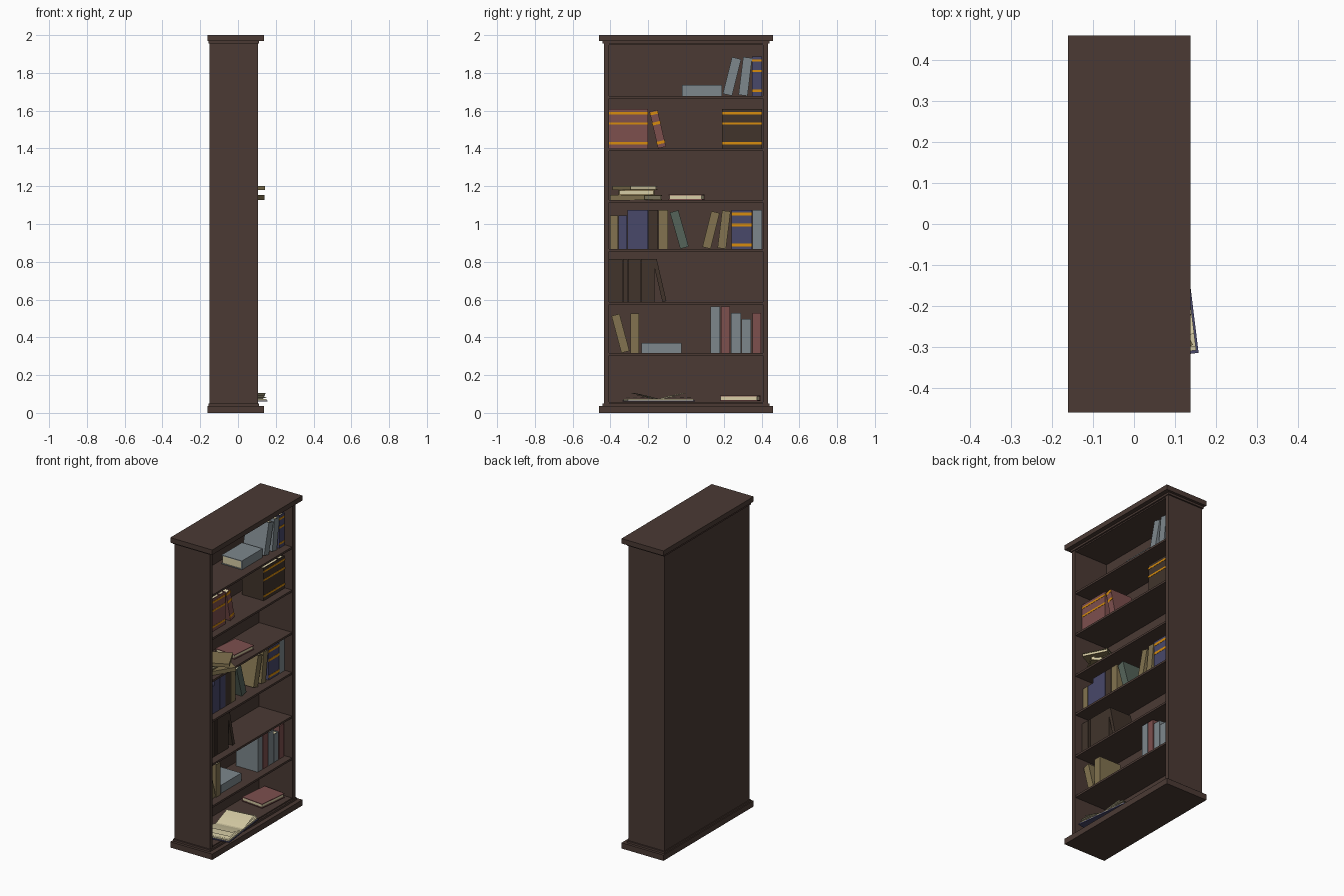
import bpy, bmesh
from math import radians, sin
from mathutils import Matrix, Vector

cube = bpy.data.objects.get("Cube")
if cube:
    bpy.data.objects.remove(cube, do_unlink=True)

PALETTE = {
    "wood": (0.069, 0.042, 0.034), "red": (0.205, 0.08, 0.076),
    "blue": (0.065, 0.065, 0.142), "grey": (0.205, 0.242, 0.262),
    "khaki": (0.223, 0.171, 0.08), "paper": (0.68, 0.61, 0.38),
    "green": (0.091, 0.127, 0.102), "gold": (0.68, 0.262, 0.004),
    "dark": (0.052, 0.034, 0.024),
}
MATS = {}
for label, rgb in PALETTE.items():
    mat = bpy.data.materials.new(label)
    mat.use_nodes = True
    mat.diffuse_color = (*rgb, 1)
    mat.node_tree.nodes["Principled BSDF"].inputs["Base Color"].default_value = (*rgb, 1)
    MATS[label] = mat


def add_box(bm, lo, hi, slot=0):
    lo, hi = Vector(lo), Vector(hi)
    size = Matrix.Diagonal((*(hi - lo), 1))
    made = bmesh.ops.create_cube(bm, size=1, matrix=Matrix.Translation((lo + hi) / 2) @ size)
    for face in {f for v in made["verts"] for f in v.link_faces}:
        face.material_index = slot


def finish(name, bm, colours, matrix=Matrix()):
    mesh = bpy.data.meshes.new(name)
    bm.to_mesh(mesh)
    bm.free()
    for c in colours:
        mesh.materials.append(MATS[c])
    obj = bpy.data.objects.new(name, mesh)
    obj.matrix_world = matrix
    bpy.context.collection.objects.link(obj)
    return obj


def board(name, lo, hi):
    bm = bmesh.new()
    add_box(bm, lo, hi)
    finish(name, bm, ["wood"])


def make_book(name, colour, w, h, d, matrix, bands=(), band=0.012):
    """Spine at x = 0 facing +x, thickness along y, height along z."""
    bm = bmesh.new()
    t = min(0.005, w / 5)
    add_box(bm, (-d, 0, 0), (-t, t, h))
    add_box(bm, (-d, w - t, 0), (-t, w, h))
    add_box(bm, (-t, 0, 0), (0, w, h))
    add_box(bm, (-d + 0.005, t, 0.004), (-t, w - t, h - 0.004), 1)
    for z in bands:
        add_box(bm, (-0.002, -0.0005, z - band / 2), (0.0015, w + 0.0005, z + band / 2), 2)
    finish(name, bm, [colour, "paper", "gold"], matrix)


# Case: sides, back, mouldings and shelves
FRONT, BACK, OUT, IN = 0.105, -0.15, 0.434, 0.408
for s, side in ((1, "left"), (-1, "right")):
    a, b = sorted((s * IN, s * OUT))
    board(side + "_side_panel", (BACK, a, 0.03), (FRONT, b, 1.97))
board("back_panel", (BACK, -IN, 0.03), (BACK + 0.015, IN, 1.97))
board("plinth", (-0.161, -0.46, 0), (0.138, 0.46, 0.037))
board("plinth_step", (-0.155, -0.443, 0.037), (0.11, 0.443, 0.05))
board("cornice_step", (-0.155, -0.443, 1.955), (0.11, 0.443, 1.968))
board("cornice", (-0.161, -0.46, 1.968), (0.138, 0.46, 2))
board("floor_board", (-0.14, -IN, 0.04), (0.1, IN, 0.058))
board("ceiling_board", (-0.14, -IN, 1.947), (0.1, IN, 1.96))
SHELVES = [0.058, 0.317, 0.587, 0.868, 1.127, 1.4, 1.678]
for i, z in enumerate(SHELVES[1:]):
    board(f"shelf_{i + 1}", (-0.14, -IN, z - 0.013), (0.1, IN, z))


def stand(level, colour, y, w, h, lean=0, bands=(), band=0.012):
    """Upright book; positive lean tips the top towards +y."""
    a = radians(lean)
    lift = w * sin(max(a, 0))
    place = Matrix.Translation((0.05, y, SHELVES[level] + lift)) @ Matrix.Rotation(-a, 4, "X")
    make_book(f"{colour}_standing_book", colour, w, h, 0.155, place, bands, band)


def lay(colour, x, y, z, w, h, d, yaw=0):
    """Flat book centred on x, y; yaw turns the spine away from +x."""
    place = (Matrix.Translation((x, y, z)) @ Matrix.Rotation(radians(yaw), 4, "Z")
             @ Matrix.Rotation(radians(90), 4, "X") @ Matrix.Translation((d / 2, 0, -h / 2)))
    make_book(f"{colour}_lying_book", colour, w, h, d, place)


BANDS = (0.028, 0.132, 0.187)

# Top shelf
lay("grey", -0.031, 0.085, SHELVES[6], 0.057, 0.21, 0.146)
stand(6, "grey", 0.195, 0.05, 0.2, 14)
stand(6, "grey", 0.278, 0.048, 0.202, 7)
stand(6, "blue", 0.35, 0.052, 0.21, 0, BANDS)

# Second shelf from the top
for colour, y, w in (("red", -0.407, 0.155), ("red", -0.251, 0.05),
                     ("dark", 0.19, 0.157), ("dark", 0.348, 0.055)):
    stand(5, colour, y, w, 0.21, 0, BANDS)
stand(5, "red", -0.148, 0.043, 0.2, -13, (0.028, 0.132, 0.187), 0.015)

# Piled books
z = SHELVES[4]
lay("khaki", 0.009, -0.265, z, 0.026, 0.215, 0.175, -32)
lay("khaki", -0.02, -0.262, z + 0.027, 0.025, 0.19, 0.15, 180)
lay("khaki", 0.014, -0.271, z + 0.053, 0.022, 0.21, 0.16, -63)
lay("red", -0.025, 0.003, z, 0.028, 0.18, 0.145, 175)

# Mixed row
for colour, y, w, h, lean in (
        ("khaki", -0.402, 0.043, 0.177, 0), ("blue", -0.357, 0.045, 0.177, 0),
        ("blue", -0.31, 0.052, 0.207, 0), ("blue", -0.256, 0.055, 0.207, 0),
        ("dark", -0.199, 0.052, 0.207, 0), ("khaki", -0.145, 0.05, 0.207, 0),
        ("green", -0.03, 0.046, 0.2, -16), ("khaki", 0.087, 0.045, 0.195, 14),
        ("khaki", 0.167, 0.045, 0.2, 7), ("grey", 0.352, 0.05, 0.207, 0)):
    stand(3, colour, y, w, h, lean)
stand(3, "blue", 0.242, 0.107, 0.207, 0, (0.022, 0.127, 0.185), 0.016)

# Row of matching dark volumes
y = -0.407
for w in (0.055, 0.018, 0.026, 0.026, 0.026, 0.017, 0.03, 0.022, 0.022):
    stand(2, "dark", y, w - 0.001, 0.228)
    y += w
stand(2, "dark", -0.125, 0.022, 0.228, -13)

# Lower row
for colour, y, w, h, lean in (
        ("khaki", -0.342, 0.044, 0.203, -15), ("khaki", -0.295, 0.047, 0.21, 0),
        ("grey", 0.13, 0.05, 0.245, 0), ("red", 0.186, 0.046, 0.245, 0),
        ("grey", 0.238, 0.053, 0.212, 0), ("grey", 0.294, 0.05, 0.18, 0),
        ("red", 0.351, 0.046, 0.212, 0)):
    stand(1, colour, y, w, h, lean)
lay("grey", -0.031, -0.13, SHELVES[1], 0.052, 0.21, 0.146)

# Bottom: closed book and open book
lay("red", -0.02, 0.287, SHELVES[0] + 0.005, 0.028, 0.2, 0.155, 174)


def add_sheet(bm, side, reach, lift, droop, depth):
    """Curved loose leaf rising from the gutter towards its outer edge."""
    rows, steps = [], 6
    for i in range(steps + 1):
        t = i / steps
        z = 0.012 + lift * t + droop * sin(t * 3.14)
        rows.append([bm.verts.new((x, side * reach * t, z)) for x in (-depth / 2, depth / 2)])
    for a, b in zip(rows, rows[1:]):
        face = bm.faces.new((a[0], a[1], b[1], b[0]))
        face.material_index = 1
        face.normal_update()
        if face.normal.z < 0:
            face.normal_flip()


bm = bmesh.new()
for side in (1, -1):
    a, b = sorted((0, side * 0.182))
    add_box(bm, (-0.095, a, 0), (0.095, b, 0.006))
    a, b = sorted((0, side * 0.175))
    add_box(bm, (-0.09, a, 0.006), (0.09, b, 0.014), 1)
    for reach, lift, droop in ((0.175, 0.008, 0.008), (0.165, 0.02, 0.008), (0.135, 0.033, 0.002)):
        add_sheet(bm, side, reach, lift, droop, 0.18)
finish("open_book", bm, ["blue", "paper"],
       Matrix.Translation((0.041, -0.145, SHELVES[0] + 0.001)) @ Matrix.Rotation(radians(7), 4, "Z"))
